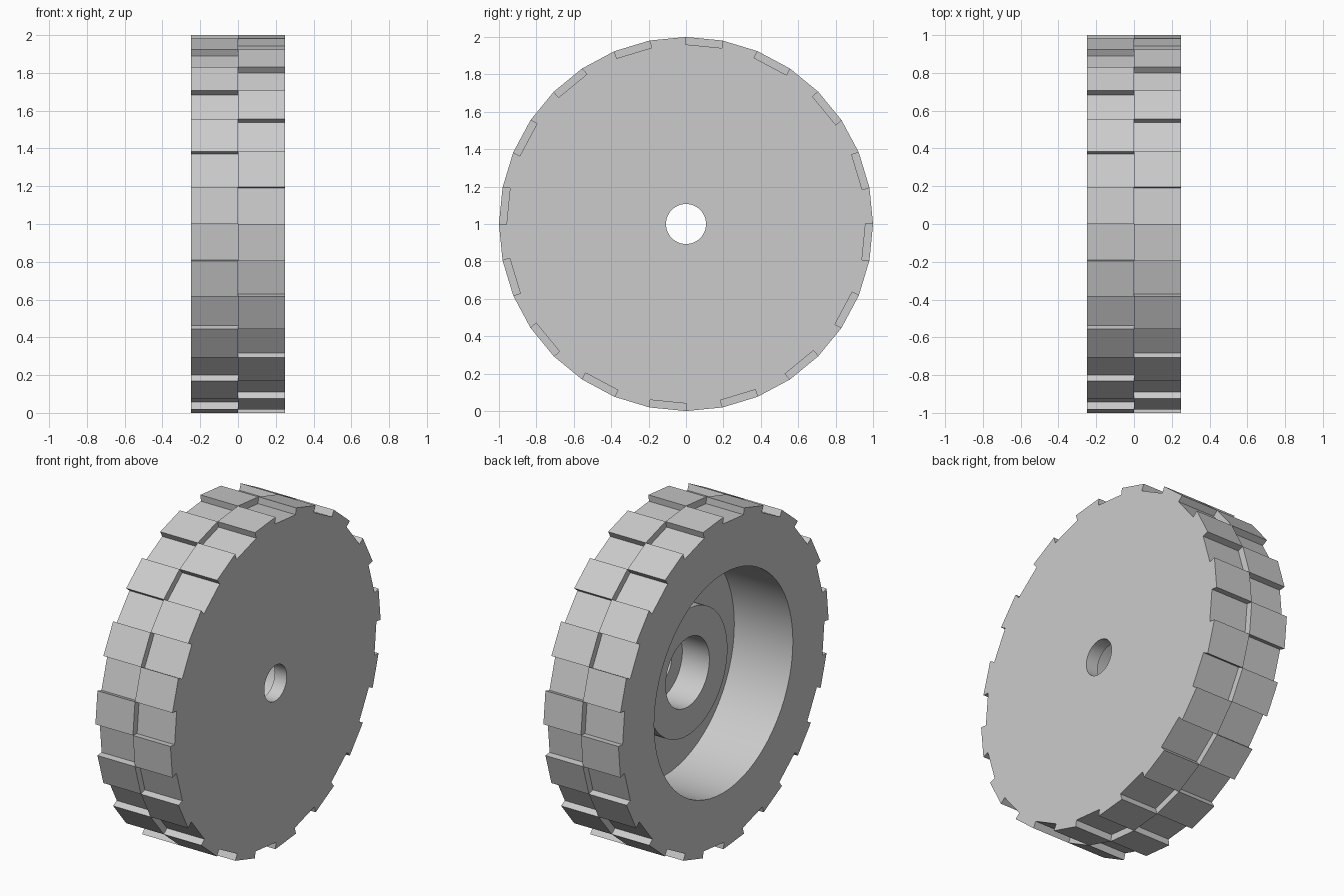
import bpy, bmesh
from math import sin, cos, tau, radians
from mathutils import Vector

cube = bpy.data.objects.get("Cube")
if cube:
    bpy.data.objects.remove(cube)

SEGMENTS = 32        # facets around the rim
HALF_WIDTH = 0.25
NOTCH = 0.04         # depth of the tread notches
BORE_STEPS = 64
# Turned inside: (x, radius) from the open side to the closed side
BORE = [(-HALF_WIDTH, 0.66), (0.14, 0.66), (0.14, 0.38), (-0.01, 0.38),
        (-0.01, 0.208), (0.17, 0.208), (0.17, 0.107), (HALF_WIDTH, 0.107)]

bm = bmesh.new()


def polar(x, radius, turn):
    return Vector((x, radius * sin(turn * tau), 1 + radius * cos(turn * tau)))


def face(points):
    return bm.faces.new([bm.verts.new(p) for p in points])


# Tread: two half rims whose notches alternate
for side in (1, -1):
    edge = Vector((side * HALF_WIDTH, 0, 0))
    for k in range(SEGMENTS):
        a = polar(0, 1, k / SEGMENTS)
        b = polar(0, 1, (k + 1) / SEGMENTS)
        if (k % 2 == 0) == (side == 1):
            drop = polar(0, NOTCH, (k + 0.5) / SEGMENTS) - Vector((0, 0, 1))
            c, d = a - drop, b - drop
            face((a, b, d, c))                      # step between the halves
            face((a, c, c + edge, a + edge))        # notch walls
            face((b, d, d + edge, b + edge))
            a, b = c, d
        face((a, b, b + edge, a + edge))

# Recess, hub and axle hole
for (x0, r0), (x1, r1) in zip(BORE, BORE[1:]):
    for k in range(BORE_STEPS):
        t0, t1 = k / BORE_STEPS, (k + 1) / BORE_STEPS
        face((polar(x0, r0, t0), polar(x0, r0, t1),
              polar(x1, r1, t1), polar(x1, r1, t0)))
bmesh.ops.remove_doubles(bm, verts=bm.verts, dist=0.0001)

# Flat side faces between the tread and the bore
for side in (1, -1):
    rim = [e for e in bm.edges if e.is_boundary
           and all(abs(v.co.x - side * HALF_WIDTH) < 0.001 for v in e.verts)]
    bmesh.ops.triangle_fill(bm, edges=rim, use_beauty=True,
                            normal=(side, 0, 0))
bmesh.ops.recalc_face_normals(bm, faces=bm.faces)

mesh = bpy.data.meshes.new("wheel")
bm.to_mesh(mesh)
bm.free()
wheel = bpy.data.objects.new("wheel", mesh)
bpy.context.collection.objects.link(wheel)

# Plain grey finish
grey = bpy.data.materials.new("plain_grey")
grey.use_nodes = True
colour = (0.6, 0.6, 0.6, 1)
grey.diffuse_color = colour
grey.node_tree.nodes["Principled BSDF"].inputs["Base Color"].default_value = colour
mesh.materials.append(grey)

bpy.ops.object.select_all(action='DESELECT')
wheel.select_set(True)
bpy.context.view_layer.objects.active = wheel
bpy.ops.object.shade_smooth_by_angle(angle=radians(30))
